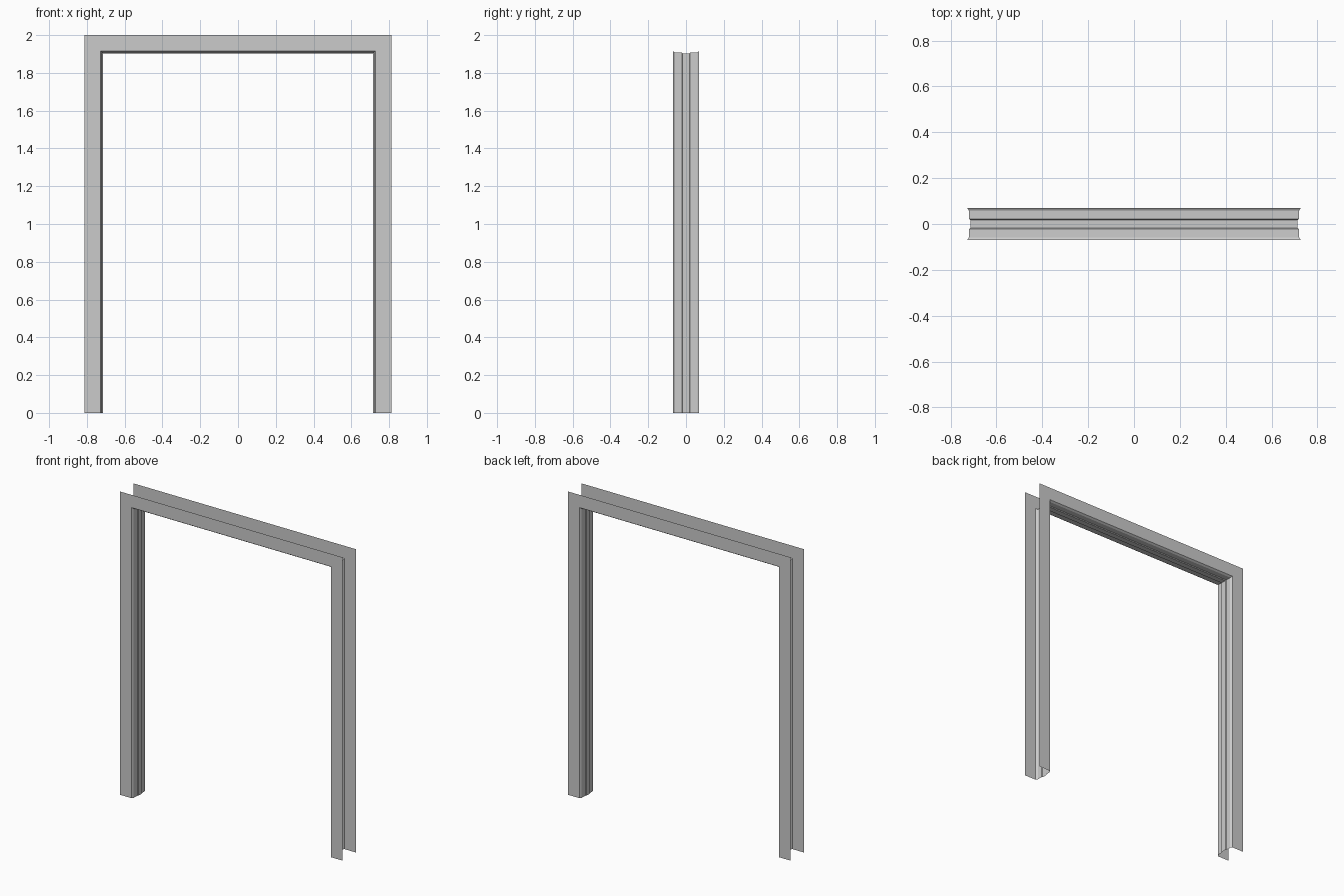
import bpy, bmesh

if "Cube" in bpy.data.objects:
    bpy.data.objects.remove(bpy.data.objects["Cube"])

# Open trim cross-section: (depth y, distance inward from the outer edge)
half = [(-0.07, 0.0), (-0.07, 0.084), (-0.058, 0.092), (-0.022, 0.093), (-0.018, 0.098)]
profile = half + [(-y, d) for y, d in reversed(half)]

W, H = 0.812, 2.0


def rail(y, d):
    # Inverted U path with mitred corners
    x, z = W - d, H - d
    return [(-x, y, 0), (-x, y, z), (x, y, z), (x, y, 0)]


# Door frame: casing and stepped jamb swept along the opening
bm = bmesh.new()
rails = [[bm.verts.new(p) for p in rail(y, d)] for y, d in profile]
for a, b in zip(rails, rails[1:]):
    for i in range(3):
        bm.faces.new((a[i], b[i], b[i + 1], a[i + 1]))

# Make the front casing face forward, and all other strips follow
bm.normal_update()
bm.faces.ensure_lookup_table()
if bm.faces[0].normal.y > 0:
    bmesh.ops.reverse_faces(bm, faces=bm.faces[:])

mesh = bpy.data.meshes.new("door_frame")
bm.to_mesh(mesh)
bm.free()
frame = bpy.data.objects.new("door_frame", mesh)
bpy.context.collection.objects.link(frame)
